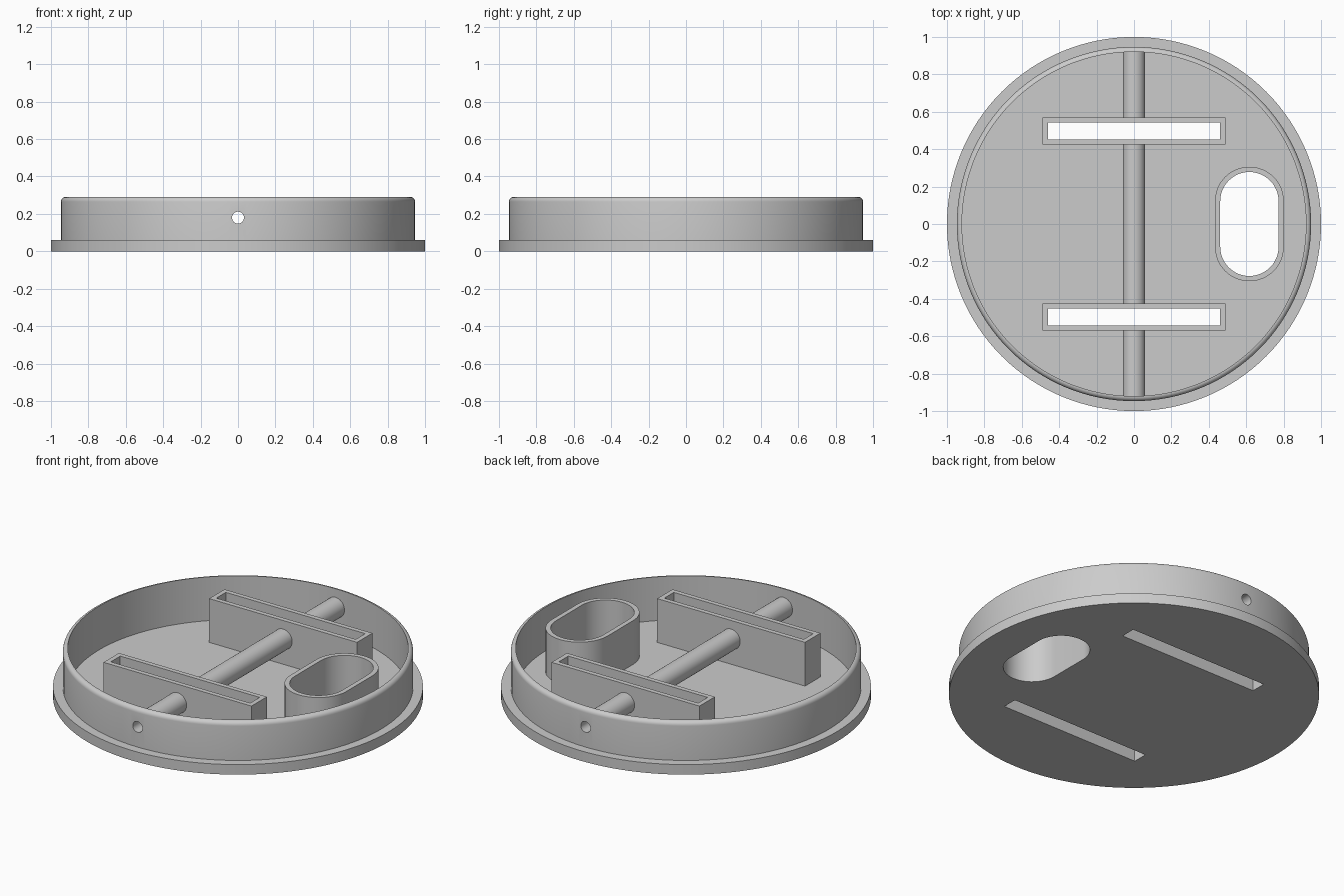
import bpy, bmesh
from math import sin, cos, pi, radians
from mathutils import Matrix, Vector

cube = bpy.data.objects.get("Cube")
if cube:
    bpy.data.objects.remove(cube, do_unlink=True)

FLOOR, TOP = 0.03, 0.291
FLANGE_R, WALL_R, INNER_R, FILLET = 1.0, 0.947, 0.92, 0.026
SLOT_Y, SLOT_HALF, WALL = 0.4975, 0.0725, 0.028
BORE_Z, BORE_R, ROD_R = 0.18, 0.032, 0.06

grey = bpy.data.materials.new("plain grey")
grey.use_nodes = True
colour = (0.6, 0.6, 0.6, 1)
grey.diffuse_color = colour
grey.node_tree.nodes["Principled BSDF"].inputs["Base Color"].default_value = colour


def finish(name, bm):
    bmesh.ops.recalc_face_normals(bm, faces=bm.faces)
    mesh = bpy.data.meshes.new(name)
    bm.to_mesh(mesh)
    bm.free()
    mesh.materials.append(grey)
    obj = bpy.data.objects.new(name, mesh)
    bpy.context.collection.objects.link(obj)
    return obj


def prism(name, outline, z0, z1):
    """Extrude a flat outline from z0 up to z1."""
    bm = bmesh.new()
    face = bm.faces.new([bm.verts.new((x, y, z0)) for x, y in outline])
    top = bmesh.ops.extrude_face_region(bm, geom=[face])["geom"]
    verts = [v for v in top if isinstance(v, bmesh.types.BMVert)]
    bmesh.ops.translate(bm, verts=verts, vec=(0, 0, z1 - z0))
    return finish(name, bm)


def rod(name, radius, y0, y1, sides=48):
    """Cylinder along y at the bore height."""
    bm = bmesh.new()
    place = Matrix.Translation((0, (y0 + y1) / 2, BORE_Z)) @ Matrix.Rotation(pi / 2, 4, "X")
    bmesh.ops.create_cone(bm, cap_ends=True, segments=sides, radius1=radius,
                          radius2=radius, depth=y1 - y0, matrix=place)
    return finish(name, bm)


def rectangle(cy, hx, hy):
    return [(-hx, cy - hy), (hx, cy - hy), (hx, cy + hy), (-hx, cy + hy)]


def stadium(cx, radius, straight, steps=24):
    pts = []
    for side in (1, -1):
        for i in range(steps + 1):
            a = pi * i / steps
            pts.append((cx + side * radius * cos(a), side * (straight + radius * sin(a))))
    return pts


def cut(obj, *cutters):
    bpy.context.view_layer.objects.active = obj
    for cutter in cutters:
        mod = obj.modifiers.new("cut", "BOOLEAN")
        mod.operation, mod.solver, mod.object = "DIFFERENCE", "EXACT", cutter
        bpy.ops.object.modifier_apply(modifier=mod.name)


# Cutters: the long bore, both slots and the rounded opening
bore = rod("bore_cutter", BORE_R, -1.2, 1.2, 32)
slots = {side: prism(side + "_slot_cutter",
                     rectangle(s * SLOT_Y, 0.488 - WALL, SLOT_HALF - WALL), -0.2, 0.5)
         for side, s in (("front", -1), ("back", 1))}
opening = prism("opening_cutter", stadium(0.617, 0.184 - WALL, 0.122), -0.2, 0.5)
cutters = [bore, opening, *slots.values()]

# Round cup with flange, turned from a profile
profile = [(FLANGE_R, 0), (FLANGE_R, 0.06), (WALL_R, 0.06)]
for i in range(7):
    a = pi / 2 * i / 6
    profile.append((WALL_R - FILLET + FILLET * cos(a), TOP - FILLET + FILLET * sin(a)))
profile += [(INNER_R, TOP), (INNER_R, FLOOR)]
bm = bmesh.new()
verts = [bm.verts.new((r, 0, z)) for r, z in profile]
edges = [bm.edges.new(pair) for pair in zip(verts, verts[1:])]
bmesh.ops.spin(bm, geom=verts + edges, cent=(0, 0, 0), axis=(0, 0, 1),
               angle=2 * pi, steps=128)
bmesh.ops.remove_doubles(bm, verts=bm.verts, dist=0.0003)
bmesh.ops.holes_fill(bm, edges=[e for e in bm.edges if e.is_boundary], sides=0)
cup = finish("round_cup", bm)
cut(cup, *cutters)
parts = [cup]

# Rectangular slot frames and the outer rod pieces
for side, s in (("front", -1), ("back", 1)):
    frame = prism(side + "_slot_frame", rectangle(s * SLOT_Y, 0.488, SLOT_HALF), FLOOR, TOP)
    cut(frame, slots[side], bore)
    ends = sorted((s * (SLOT_Y + SLOT_HALF), s * 0.932))
    piece = rod(side + "_tube", ROD_R, *ends)
    cut(piece, bore)
    parts += [frame, piece]

# Middle tube between the frames
middle = rod("middle_tube", ROD_R, SLOT_HALF - SLOT_Y, SLOT_Y - SLOT_HALF)
cut(middle, bore)

# Rounded collar around the opening
collar = prism("opening_collar", stadium(0.617, 0.184, 0.122), FLOOR, TOP)
cut(collar, opening)
parts += [middle, collar]

for cutter in cutters:
    bpy.data.objects.remove(cutter, do_unlink=True)

# Smooth the curved faces, keep the edges crisp
bpy.ops.object.select_all(action="DESELECT")
for part in parts:
    part.select_set(True)
bpy.context.view_layer.objects.active = cup
bpy.ops.object.shade_smooth_by_angle(angle=radians(30))
